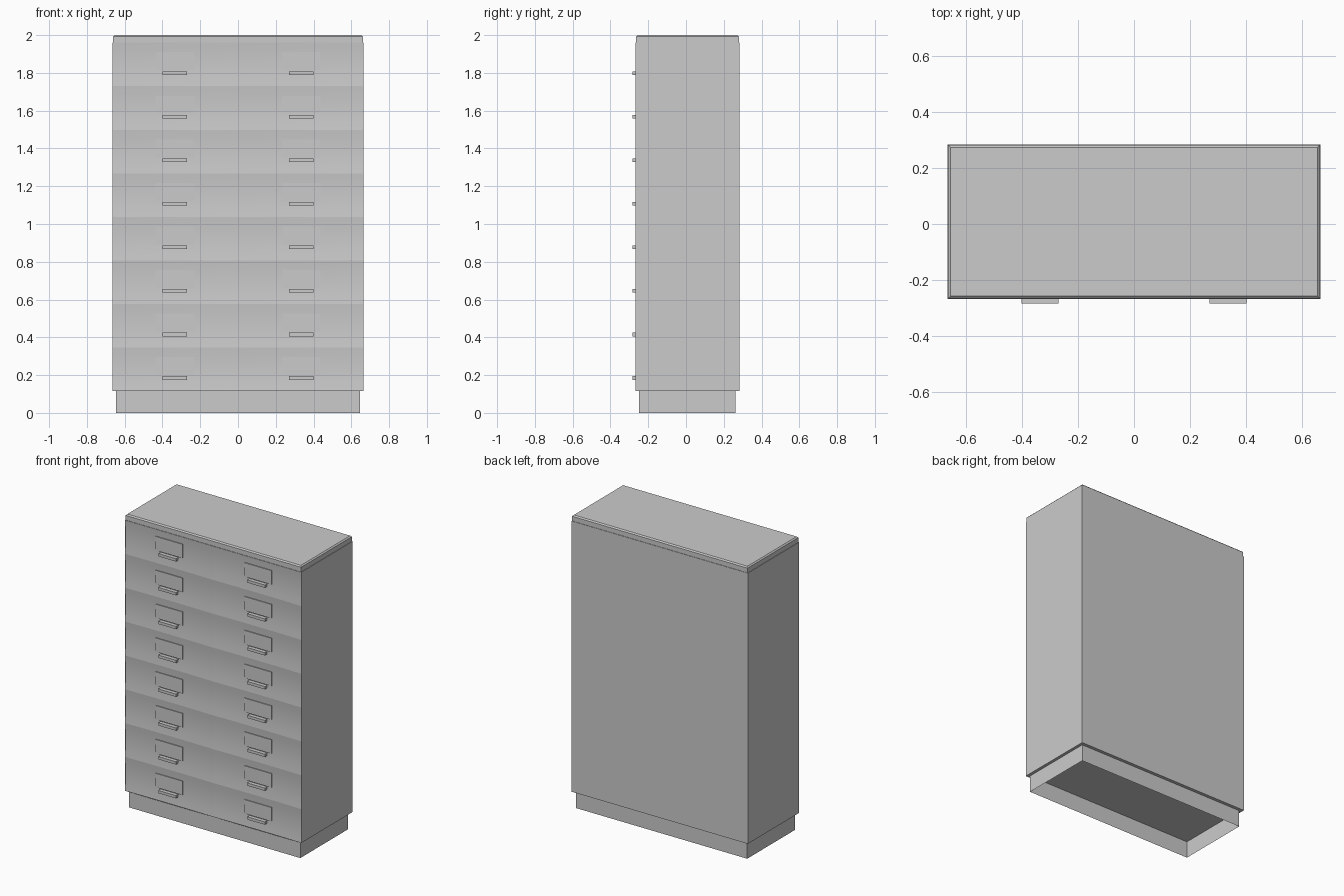
import bpy, bmesh

if "Cube" in bpy.data.objects:
    bpy.data.objects.remove(bpy.data.objects["Cube"])

# one flat grey for the whole cabinet
grey = bpy.data.materials.new("light_grey")
grey.diffuse_color = (0.6, 0.6, 0.6, 1)
grey.use_nodes = True
grey.node_tree.nodes["Principled BSDF"].inputs["Base Color"].default_value = grey.diffuse_color

W, FRONT, BACK = 0.665, -0.268, 0.284
BASE, TOP, ROWS = 0.115, 1.96, 8
ROW_H = (TOP - BASE) / ROWS


def finish(name, bm):
    bmesh.ops.recalc_face_normals(bm, faces=bm.faces)
    me = bpy.data.meshes.new(name)
    bm.to_mesh(me)
    bm.free()
    me.materials.append(grey)
    ob = bpy.data.objects.new(name, me)
    bpy.context.collection.objects.link(ob)
    return ob


def box(name, x0, x1, y0, y1, z0, z1, drop=(), bevel=0):
    """Box between limits; drop = directions of faces left open."""
    bm = bmesh.new()
    bmesh.ops.create_cube(bm, size=1)
    for v in bm.verts:
        v.co = (x1 if v.co.x > 0 else x0,
                y1 if v.co.y > 0 else y0,
                z1 if v.co.z > 0 else z0)
    bm.normal_update()
    if bevel:
        edges = [e for e in bm.edges if all(v.co.z == max(w.co.z for w in bm.verts) for v in e.verts)]
        bmesh.ops.bevel(bm, geom=edges, offset=bevel, segments=1, affect='EDGES')
    bm.normal_update()
    gone = [f for f in bm.faces
            if any(sum(a * b for a, b in zip(f.normal, d)) > 0.9 for d in drop)]
    bmesh.ops.delete(bm, geom=gone, context='FACES_ONLY')
    return finish(name, bm)


def drawer_front(name, x0, x1, z0, z1):
    """Very slightly dished, smooth-shaded sheet."""
    bm = bmesh.new()
    nu, nv = 4, 6
    grid = []
    for j in range(nv + 1):
        v = 2 * j / nv - 1
        row = []
        for i in range(nu + 1):
            u = 2 * i / nu - 1
            y = FRONT + 0.006 * (1 - v * v) + 0.004 * (1 - u * u)
            row.append(bm.verts.new((x0 + (x1 - x0) * i / nu, y, z0 + (z1 - z0) * j / nv)))
        grid.append(row)
    for j in range(nv):
        for i in range(nu):
            f = bm.faces.new((grid[j][i], grid[j][i + 1], grid[j + 1][i + 1], grid[j + 1][i]))
            f.smooth = True
    bm.normal_update()
    if bm.faces[:][0].normal.y > 0:
        bmesh.ops.reverse_faces(bm, faces=bm.faces)
    me = bpy.data.meshes.new(name)
    bm.to_mesh(me)
    bm.free()
    me.materials.append(grey)
    bpy.context.collection.objects.link(bpy.data.objects.new(name, me))


# hollow plinth, open above and below
box("plinth", -0.645, 0.645, -0.25, 0.262, 0, BASE, drop=[(0, 0, 1), (0, 0, -1)])

# carcass, open at the front where the drawers sit
box("carcass", -W, W, FRONT, BACK, BASE, TOP, drop=[(0, -1, 0)])

# top cap, set in a touch with a chamfered upper edge
box("top_cap", -W + 0.003, W - 0.003, FRONT + 0.003, BACK - 0.003, TOP, 2.0, bevel=0.008)

# two columns of drawers with label plates and handles
for side, cx in (("left", -0.335), ("right", 0.335)):
    xa, xb = (-W, 0) if cx < 0 else (0, W)
    for r in range(ROWS):
        z = BASE + r * ROW_H
        tag = f"{side}_{r + 1}"
        drawer_front("drawer_front_" + tag, xa, xb, z, z + ROW_H)
        box("label_plate_" + tag, cx - 0.102, cx + 0.102, -0.266, -0.256, z + 0.085, z + 0.18)
        box("handle_" + tag, cx - 0.066, cx + 0.066, -0.284, -0.256, z + 0.06, z + 0.079)
